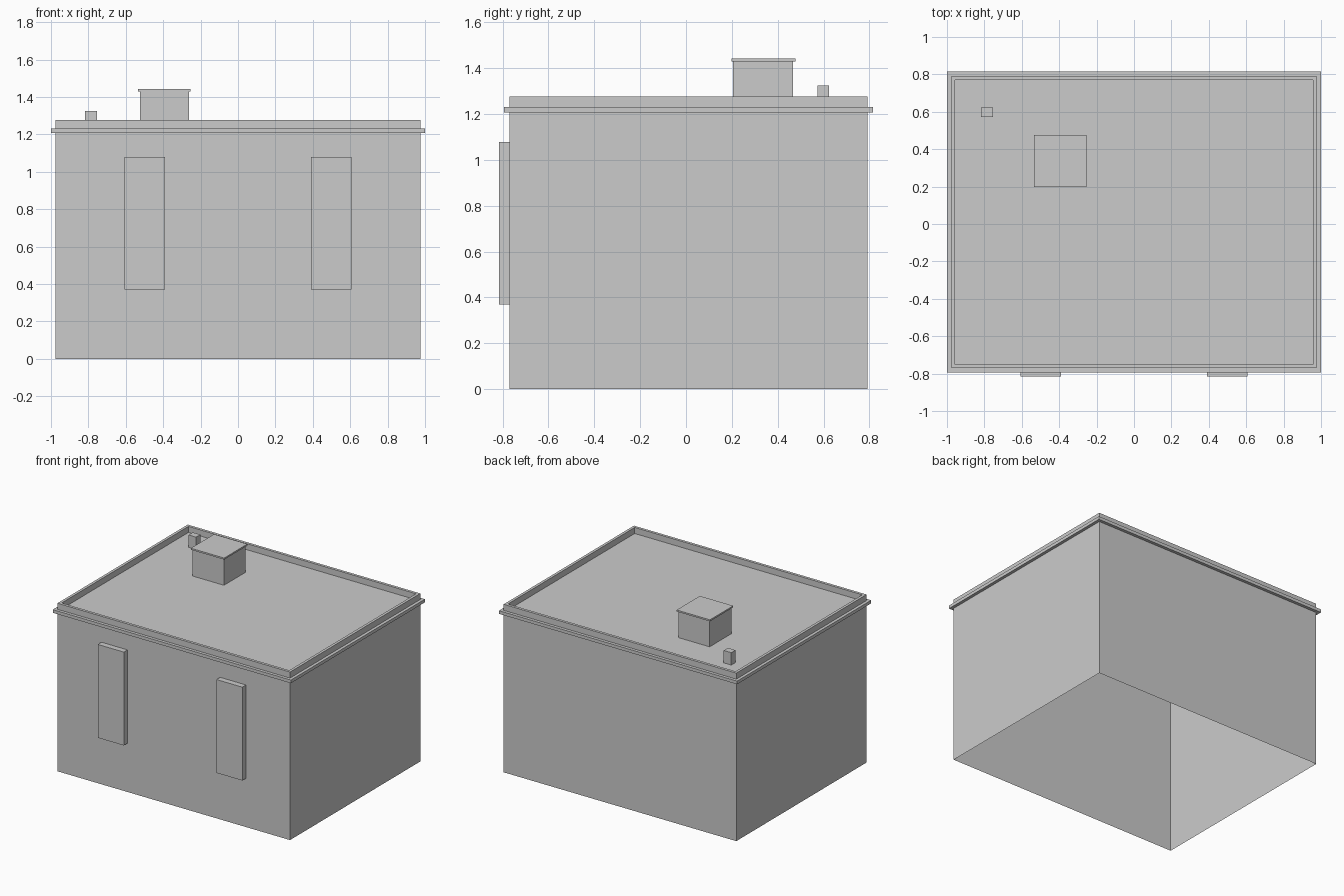
import bpy
import bmesh
from mathutils import Vector

cube = bpy.data.objects.get("Cube")
if cube:
    bpy.data.objects.remove(cube, do_unlink=True)

grey = bpy.data.materials.new("plain grey")
grey.use_nodes = True
grey.diffuse_color = (0.6, 0.6, 0.6, 1)
grey.node_tree.nodes["Principled BSDF"].inputs["Base Color"].default_value = grey.diffuse_color

# Outer wall footprint
X0, X1, Y0, Y1 = -0.977, 0.977, -0.771, 0.792
ROOF, CORNICE_LOW, TOP = 1.23, 1.206, 1.276
LEDGE, RIM = 0.023, 0.021


def finish(name, bm):
    mesh = bpy.data.meshes.new(name)
    bm.to_mesh(mesh)
    bm.free()
    mesh.materials.append(grey)
    obj = bpy.data.objects.new(name, mesh)
    bpy.context.collection.objects.link(obj)
    return obj


def shell(name, profile, cap=False):
    """Sweep (outward offset, height) points round the footprint."""
    bm = bmesh.new()
    rings = []
    for off, z in profile:
        corners = ((X0 - off, Y0 - off), (X1 + off, Y0 - off),
                   (X1 + off, Y1 + off), (X0 - off, Y1 + off))
        rings.append([bm.verts.new((x, y, z)) for x, y in corners])
    for low, high in zip(rings, rings[1:]):
        for i in range(4):
            j = (i + 1) % 4
            bm.faces.new((low[i], low[j], high[j], high[i]))
    if cap:
        bm.faces.new(rings[-1])
    return finish(name, bm)


def box(name, low, high, open_side=None):
    """Box between two corners, leaving out the side that meets another part."""
    low, high = Vector(low), Vector(high)
    bm = bmesh.new()
    bmesh.ops.create_cube(bm, size=1)
    bmesh.ops.scale(bm, vec=high - low, verts=bm.verts)
    bmesh.ops.translate(bm, vec=(low + high) / 2, verts=bm.verts)
    bm.normal_update()
    if open_side:
        hidden = [f for f in bm.faces if f.normal.dot(Vector(open_side)) > 0.9]
        bmesh.ops.delete(bm, geom=hidden, context="FACES")
    return finish(name, bm)


# Walls are open underneath; the parapet drops back to a sunken roof
shell("walls", [(0, 0), (0, CORNICE_LOW)])
shell("cornice", [(0, CORNICE_LOW), (LEDGE, CORNICE_LOW), (LEDGE, ROOF), (0, ROOF)])
shell("parapet_and_roof", [(0, ROOF), (0, TOP), (-RIM, TOP), (-RIM, ROOF)], cap=True)

# Raised panels on the front wall
for side, x in (("right", -0.498), ("left", 0.498)):
    box(f"{side}_front_panel", (x - 0.109, -0.815, 0.37), (x + 0.109, Y0, 1.079), (0, 1, 0))

# Rooftop chimney with a thin overhanging cap, and a small vent
DOWN = (0, 0, -1)
box("chimney", (-0.525, 0.206, ROOF), (-0.262, 0.466, 1.43), DOWN)
box("chimney_cap", (-0.535, 0.198, 1.43), (-0.255, 0.477, 1.442))
box("roof_vent", (-0.817, 0.573, ROOF), (-0.754, 0.624, 1.324), DOWN)
